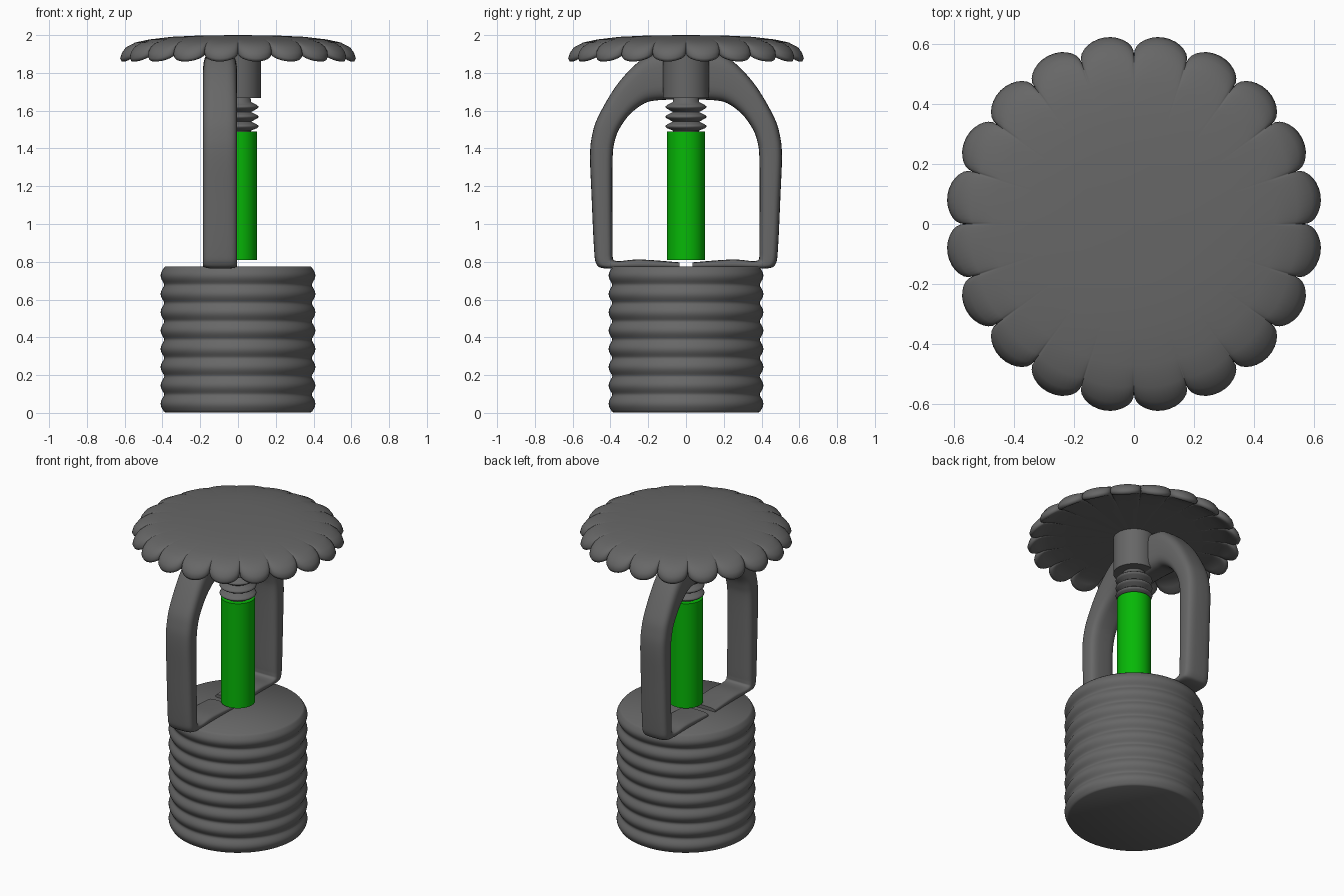
import bpy, bmesh
from math import sin, cos, pi, copysign, radians, sqrt

if "Cube" in bpy.data.objects:
    bpy.data.objects.remove(bpy.data.objects["Cube"])


def material(name, color):
    mat = bpy.data.materials.new(name)
    mat.diffuse_color = (*color, 1)
    mat.use_nodes = True
    mat.node_tree.nodes["Principled BSDF"].inputs["Base Color"].default_value = mat.diffuse_color
    return mat


dark = material("dark_metal", (0.135, 0.135, 0.135))
green = material("bulb_green", (0.002, 0.48, 0.002))


def finish(name, bm, angle=40, mat=dark):
    bmesh.ops.remove_doubles(bm, verts=bm.verts, dist=1e-5)
    bmesh.ops.recalc_face_normals(bm, faces=bm.faces)
    mesh = bpy.data.meshes.new(name)
    bm.to_mesh(mesh)
    bm.free()
    mesh.materials.append(mat)
    obj = bpy.data.objects.new(name, mesh)
    bpy.context.collection.objects.link(obj)
    bpy.ops.object.select_all(action='DESELECT')
    obj.select_set(True)
    bpy.context.view_layer.objects.active = obj
    bpy.ops.object.shade_smooth_by_angle(angle=radians(angle))
    return obj


def loft(bm, rings):
    """Skin a list of equal closed rings and cap both ends."""
    rows = [[bm.verts.new(p) for p in ring] for ring in rings]
    n = len(rows[0])
    for a, b in zip(rows, rows[1:]):
        for i in range(n):
            j = (i + 1) % n
            bm.faces.new((a[i], a[j], b[j], b[i]))
    bm.faces.new(rows[0])
    bm.faces.new(rows[-1])


def lathe(name, profile, n=64, angle=40, mat=dark):
    """Turn (radius, z) points round the z axis, with flat end caps."""
    bm = bmesh.new()
    loft(bm, [[(r * cos(2 * pi * i / n), r * sin(2 * pi * i / n), z)
               for i in range(n)] for r, z in profile])
    return finish(name, bm, angle, mat)


def catmull(points, steps):
    """Smooth curve through points of any dimension."""
    out = []
    pts = [points[0]] + points + [points[-1]]
    for a, b, c, d in zip(pts, pts[1:], pts[2:], pts[3:]):
        for s in range(steps):
            t = s / steps
            out.append(tuple(0.5 * (2 * q + (r - p) * t + (2 * p - 5 * q + 4 * r - w) * t * t
                                    + (3 * q - p - 3 * r + w) * t ** 3)
                             for p, q, r, w in zip(a, b, c, d)))
    return out + [points[-1]]


# Ridged base plug
ridges, per, height = 8, 12, 0.775
plug = [(0.384 + 0.026 * sqrt(0.06 + 0.9 * sin(pi * k / per) ** 2), height * k / (ridges * per))
        for k in range(1, ridges * per)]
plug = [(0.385, 0.003)] + plug + [(0.385, height)]
lathe("threaded_base", plug, 80, 75)

# Glass bulb
lathe("bulb", [(0.1, 0.81), (0.1, 1.49)], mat=green)

# Screw above the bulb
screw = [(0.07, 1.48), (0.07, 1.495)]
for tip in (1.517, 1.568, 1.62):
    screw += [(0.1, tip - 0.01), (0.108, tip - 0.003), (0.108, tip + 0.003),
              (0.1, tip + 0.01), (0.07, tip + 0.025)]
lathe("screw", screw + [(0.065, 1.68)], angle=60)

# Boss under the deflector
lathe("boss", [(0.122, 1.668), (0.122, 1.95)])

# Frame arms: stations of outer (y, z) and inner (y, z), foot to crown
stations = [
    (0.035, 0.765, 0.035, 0.797), (0.24, 0.765, 0.24, 0.812),
    (0.35, 0.765, 0.35, 0.804), (0.44, 0.766, 0.383, 0.81),
    (0.475, 0.79, 0.388, 0.83), (0.487, 0.87, 0.388, 0.89),
    (0.50, 1.15, 0.39, 1.15), (0.508, 1.36, 0.388, 1.36),
    (0.497, 1.47, 0.377, 1.44), (0.464, 1.57, 0.352, 1.505),
    (0.367, 1.735, 0.296, 1.582), (0.253, 1.857, 0.217, 1.64),
    (0.164, 1.9, 0.138, 1.656), (0.0, 1.915, 0.0, 1.66)]


def section(st, side, n=32):
    """Rounded rectangle across the arm."""
    yo, zo, yi, zi = st
    ring = []
    for i in range(n):
        c, s = cos(2 * pi * i / n), sin(2 * pi * i / n)
        u = copysign(abs(c) ** 0.58, c)
        v = copysign(abs(s) ** 0.58, s)
        ring.append((-0.095 + 0.09 * u,
                     side * ((yo + yi) / 2 + v * (yo - yi) / 2),
                     (zo + zi) / 2 + v * (zo - zi) / 2))
    return ring


path = catmull(stations, 6)
bm = bmesh.new()
loft(bm, [section(s, 1) for s in path] + [section(s, -1) for s in path[-2::-1]])
finish("frame_arms", bm, 60)

# Scalloped deflector: (radius at notch, radius at lobe, z at notch, z at lobe)
dish = [
    (0.001, 0.001, 2.0, 2.0), (0.2, 0.2, 1.998, 1.998), (0.35, 0.35, 1.991, 1.991),
    (0.47, 0.47, 1.977, 1.977), (0.535, 0.548, 1.96, 1.961), (0.555, 0.6, 1.942, 1.934),
    (0.563, 0.621, 1.93, 1.905), (0.566, 0.63, 1.918, 1.876), (0.563, 0.622, 1.908, 1.86),
    (0.55, 0.604, 1.906, 1.861), (0.53, 0.57, 1.906, 1.885), (0.48, 0.51, 1.906, 1.904),
    (0.35, 0.35, 1.906, 1.906), (0.001, 0.001, 1.906, 1.906)]
lobes, per = 20, 14
rings = []
for rn, rl, zn, zl in dish:
    ring = []
    for i in range(lobes * per):
        # samples crowd towards the notches
        f = (1 - cos(pi * (i % per) / per)) / 2
        a = 2 * pi * (i // per + f) / lobes
        t = abs(sin(pi * f)) ** 0.45
        r = rn + (rl - rn) * t
        ring.append((r * cos(a), r * sin(a), zn + (zl - zn) * t))
    rings.append(ring)
bm = bmesh.new()
loft(bm, rings)
finish("deflector", bm, 75)
